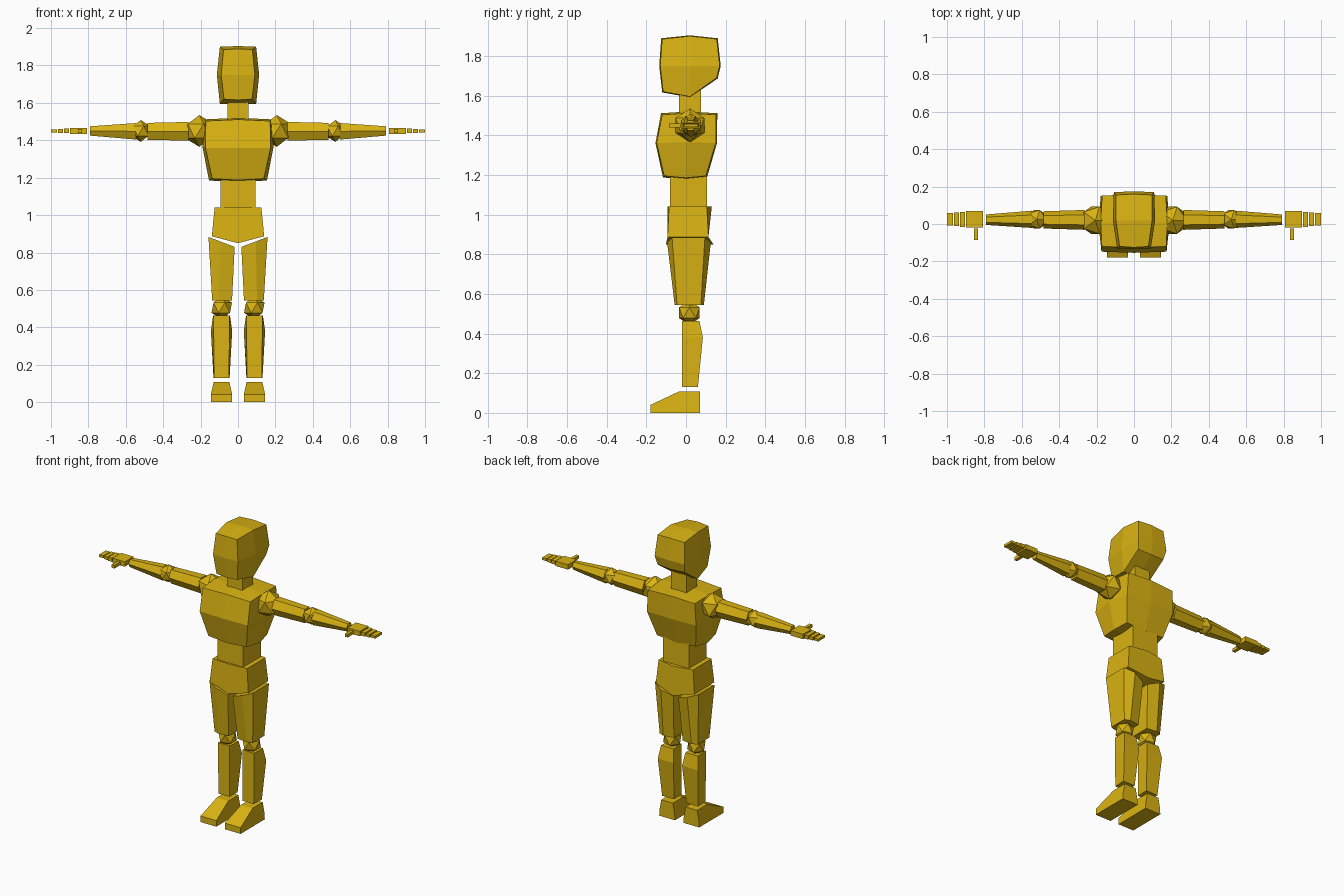
import bpy, bmesh, math
from mathutils import Vector

if "Cube" in bpy.data.objects:
    bpy.data.objects.remove(bpy.data.objects["Cube"])

yellow = bpy.data.materials.new("mannequin_yellow")
yellow.diffuse_color = (0.70, 0.45, 0.006, 1)
yellow.use_nodes = True
yellow.node_tree.nodes["Principled BSDF"].inputs["Base Color"].default_value = yellow.diffuse_color


def finish(name, bm):
    bmesh.ops.recalc_face_normals(bm, faces=bm.faces)
    me = bpy.data.meshes.new(name)
    bm.to_mesh(me)
    bm.free()
    me.materials.append(yellow)
    ob = bpy.data.objects.new(name, me)
    bpy.context.collection.objects.link(ob)
    return ob


def loft(name, rings):
    """Skin a list of equally sized rings and cap both ends."""
    bm = bmesh.new()
    vs = [[bm.verts.new(p) for p in r] for r in rings]
    n = len(vs[0])
    for a, b in zip(vs, vs[1:]):
        for i in range(n):
            j = (i + 1) % n
            bm.faces.new((a[i], a[j], b[j], b[i]))
    bm.faces.new(vs[0])
    bm.faces.new(vs[-1])
    return finish(name, bm)


def rect(x0, x1, y0, y1, z):
    return [(x0, y0, z), (x1, y0, z), (x1, y1, z), (x0, y1, z)]


def box(name, x0, x1, y0, y1, z0, z1):
    return loft(name, [rect(x0, x1, y0, y1, z0), rect(x0, x1, y0, y1, z1)])


def body_block(name, front, middle, back, lift=0.008, bulge=0.006):
    """Softly bulged torso/head block; each profile is (half width, y, z) top, mid, bottom."""
    bm = bmesh.new()
    rows = []
    for k, prof in enumerate((front, middle, back)):
        (wt, yt, zt), (wm, ym, zm), (wb, yb, zb) = prof
        d = (k - 1) * bulge
        pts = [(-wt, yt, zt), (0, yt + d, zt + lift), (wt, yt, zt), (wm, ym, zm),
               (wb, yb, zb), (0, yb + d, zb - lift), (-wb, yb, zb), (-wm, ym, zm)]
        rows.append([bm.verts.new(p) for p in pts])
    for a, b in zip(rows, rows[1:]):
        for i in range(8):
            j = (i + 1) % 8
            bm.faces.new((a[i], a[j], b[j], b[i]))
    for r, d in ((rows[0], -1), (rows[2], 1)):
        c = bm.verts.new((0, r[3].co.y + d * bulge, r[3].co.z))
        for q in ((0, 1, 7), (1, 2, 3), (3, 4, 5), (5, 6, 7)):
            if q == (0, 1, 7):
                bm.faces.new((r[0], r[1], c, r[7]))
            elif q[2] == 3:
                bm.faces.new((r[1], r[2], r[3], c))
            elif q[2] == 5:
                bm.faces.new((r[3], r[4], r[5], c))
            else:
                bm.faces.new((r[5], r[6], r[7], c))
    return finish(name, bm)


def joint(name, centre, radius):
    bm = bmesh.new()
    bmesh.ops.create_icosphere(bm, subdivisions=1, radius=radius)
    bmesh.ops.translate(bm, verts=bm.verts, vec=Vector(centre))
    return finish(name, bm)


def hex_x(x, y, z, ry, rz):
    """Six-sided section across the arm, flat on top and bottom."""
    return [(x, y + ry * math.cos(a), z + rz / 0.866 * math.sin(a))
            for a in (i * math.pi / 3 for i in range(6))]


# Head
body_block("head",
           [(0.077, -0.12, 1.885), (0.09, -0.13, 1.75), (0.075, -0.115, 1.62)],
           [(0.097, 0.02, 1.90), (0.113, 0.02, 1.75), (0.097, 0.02, 1.595)],
           [(0.097, 0.155, 1.885), (0.108, 0.17, 1.75), (0.097, 0.155, 1.69)], 0.004, 0.005)
box("neck", -0.056, 0.056, -0.035, 0.075, 1.49, 1.63)

# Torso
body_block("chest",
           [(0.172, -0.12, 1.503), (0.174, -0.148, 1.36), (0.138, -0.11, 1.195)],
           [(0.178, 0.01, 1.512), (0.19, 0.0, 1.365), (0.155, 0.0, 1.185)],
           [(0.170, 0.152, 1.503), (0.178, 0.15, 1.36), (0.14, 0.10, 1.195)])
box("waist", -0.094, 0.094, -0.08, 0.105, 1.02, 1.20)

# Pelvis with a pointed lower edge
pelvis = []
for y, grow in ((-0.085, -0.008), (0.105, 0.025)):
    f = 0.008 if y > 0 else -0.008
    pelvis.append([(-0.125, y, 1.04), (0, y + grow, 1.04), (0.125, y, 1.04),
                   (0.14, y + f, 0.887), (0, y + f + grow, 0.85), (-0.14, y + f, 0.887)])
loft("pelvis", pelvis)

for side, s in (("right", -1), ("left", 1)):
    # Thigh: six-sided, top slanting down to the inside
    top = [(0.158, -0.07), (0.095, -0.095), (0.018, -0.08),
           (0.018, 0.105), (0.095, 0.125), (0.158, 0.095)]
    low = [(0.138, -0.045), (0.102, -0.057), (0.032, -0.05),
           (0.032, 0.08), (0.102, 0.09), (0.138, 0.075)]
    loft(side + "_thigh", [[(s * x, y, 0.83 + (x - 0.018) * 0.38) for x, y in top],
                           [(s * x, y, 0.543) for x, y in low]])
    joint(side + "_knee", (s * 0.087, 0.017, 0.505), 0.061)

    # Shin with a calf bulge at the back
    shin = []
    for z, wf, wb, yb in ((0.463, 0.042, 0.045, 0.068), (0.38, 0.042, 0.057, 0.085),
                          (0.13, 0.040, 0.043, 0.06)):
        c = s * 0.088
        shin.append([(c - wf, -0.02, z), (c + wf, -0.02, z), (c + wb, yb, z), (c - wb, yb, z)])
    loft(side + "_shin", shin)

    # Foot: side profile swept between inner and outer edges
    prof = [(-0.18, 0, 0.057), (-0.18, 0.04, 0.057), (-0.035, 0.108, 0.042),
            (0.07, 0.108, 0.042), (0.07, 0.04, 0.055), (0.07, 0, 0.057)]
    loft(side + "_foot", [[(s * 0.088 + e * w, y, z) for y, z, w in prof] for e in (-1, 1)])

    # Arm
    joint(side + "_shoulder", (s * 0.207, 0.02, 1.45), 0.085)
    loft(side + "_upper_arm", [hex_x(s * 0.265, 0.022, 1.448, 0.053, 0.05),
                               hex_x(s * 0.485, 0.022, 1.448, 0.046, 0.045)])
    joint(side + "_elbow", (s * 0.52, 0.025, 1.45), 0.058)
    loft(side + "_forearm", [hex_x(s * 0.545, 0.025, 1.448, 0.046, 0.044),
                             hex_x(s * 0.79, 0.023, 1.45, 0.028, 0.025)])

    # Hand: palm, three finger slabs and a thumb
    for name, x0, x1, y0, y1, h in (("palm", 0.806, 0.897, -0.02, 0.07, 0.016),
                                    ("finger_base", 0.903, 0.930, -0.015, 0.065, 0.012),
                                    ("finger_middle", 0.936, 0.962, -0.012, 0.062, 0.010),
                                    ("finger_tip", 0.968, 1.0, -0.009, 0.06, 0.008),
                                    ("thumb", 0.834, 0.855, -0.086, -0.025, 0.010)):
        box(side + "_" + name, s * x0, s * x1, y0, y1, 1.45 - h, 1.45 + h)
